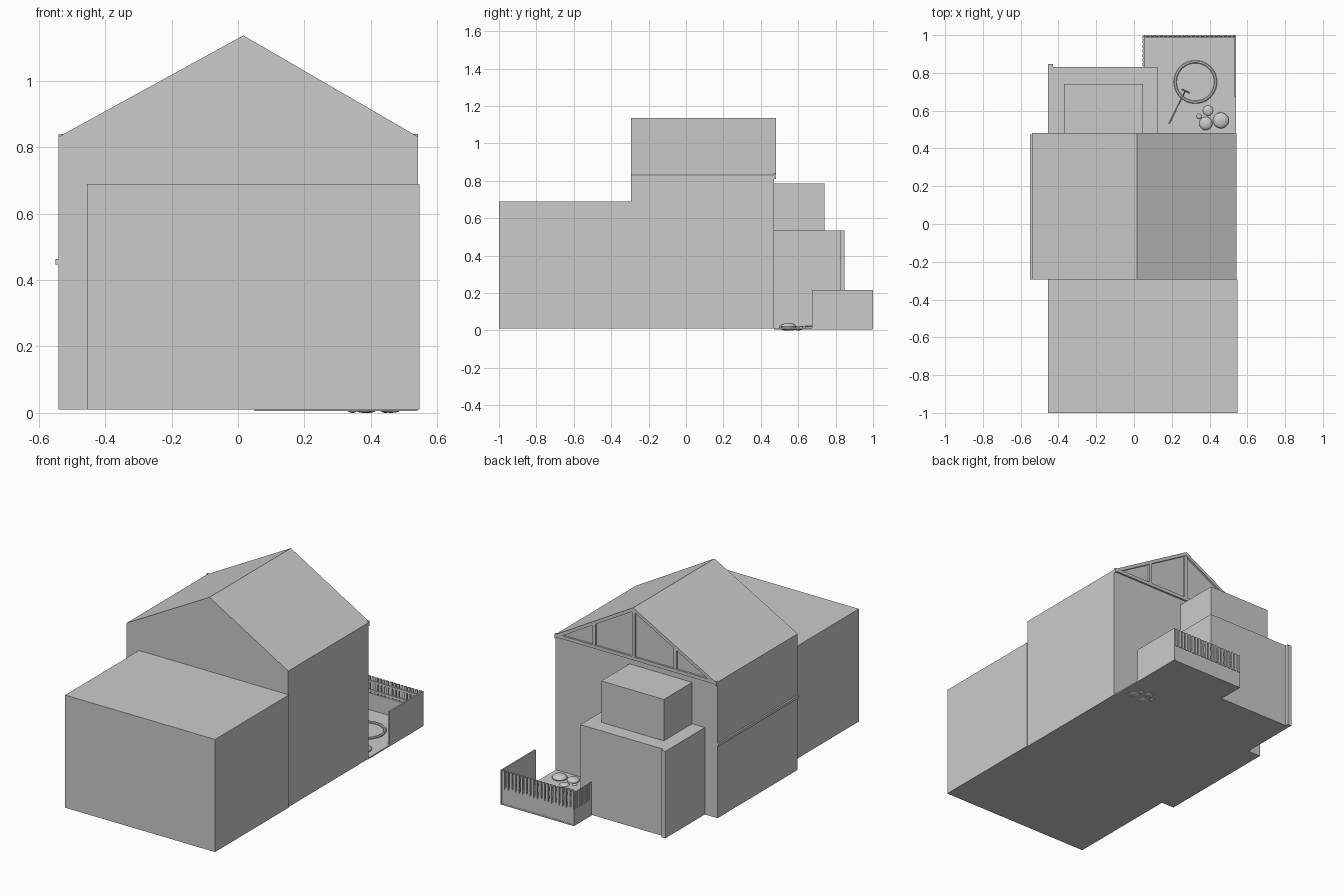
import bpy, bmesh, math
from mathutils import Vector

if "Cube" in bpy.data.objects:
    bpy.data.objects.remove(bpy.data.objects["Cube"])


def mesh_object(name, bm):
    bmesh.ops.recalc_face_normals(bm, faces=bm.faces)
    me = bpy.data.meshes.new(name)
    bm.to_mesh(me)
    bm.free()
    ob = bpy.data.objects.new(name, me)
    bpy.context.collection.objects.link(ob)
    return ob


def boxes(name, spans):
    """One object from boxes given as (x0, x1, y0, y1, z0, z1)."""
    bm = bmesh.new()
    for x0, x1, y0, y1, z0, z1 in spans:
        vs = bmesh.ops.create_cube(bm, size=1)["verts"]
        for v in vs:
            v.co = ((x0 + x1) / 2 + v.co.x * (x1 - x0),
                    (y0 + y1) / 2 + v.co.y * (y1 - y0),
                    (z0 + z1) / 2 + v.co.z * (z1 - z0))
    return mesh_object(name, bm)


def add_prism(bm, profile, y0, y1):
    """Extrude an xz profile along y."""
    f = bm.faces.new([bm.verts.new((x, y0, z)) for x, z in profile])
    new = bmesh.ops.extrude_face_region(bm, geom=[f])["geom"]
    for v in new:
        if isinstance(v, bmesh.types.BMVert):
            v.co.y = y1


def prism(name, profile, y0, y1):
    bm = bmesh.new()
    add_prism(bm, profile, y0, y1)
    return mesh_object(name, bm)


def smooth(ob):
    bpy.ops.object.select_all(action='DESELECT')
    ob.select_set(True)
    bpy.context.view_layer.objects.active = ob
    bpy.ops.object.shade_smooth_by_angle()


BASE = 0.01
LEFT, RIGHT, RIDGE = -0.54, 0.542, 0.016
EAVE, PEAK = 0.832, 1.137
WALL_BACK, ROOF_BACK = 0.47, 0.482

# Main gabled house and front extension
prism("main_house", [(LEFT, BASE), (RIGHT, BASE), (RIGHT, EAVE), (RIDGE, PEAK), (LEFT, EAVE)],
      -0.295, WALL_BACK)
boxes("front_extension", [(-0.455, 0.547, -1.0, -0.295, BASE, 0.69)])
boxes("side_wall_band", [(-0.55, LEFT, -0.295, 0.475, 0.447, 0.463)])

# Exposed timber frame on the back gable: rafters, tie beam and posts
bm = bmesh.new()
t = 0.022
for end in (LEFT, RIGHT):
    add_prism(bm, [(end, EAVE), (RIDGE, PEAK), (RIDGE, PEAK - t), (end, EAVE - t)],
              WALL_BACK, ROOF_BACK)
add_prism(bm, [(LEFT, EAVE - 0.012), (RIGHT, EAVE - 0.012), (RIGHT, EAVE + 0.008), (LEFT, EAVE + 0.008)],
          WALL_BACK, ROOF_BACK - 0.001)
for x, top in ((-0.262, 0.975), (RIDGE, PEAK - 0.012), (0.279, 0.975)):
    add_prism(bm, [(x - 0.01, EAVE), (x + 0.01, EAVE), (x + 0.01, top), (x - 0.01, top)],
              WALL_BACK, ROOF_BACK - 0.002)
mesh_object("gable_timber_frame", bm)

# Stepped rear extension
boxes("rear_extension", [(-0.455, 0.125, WALL_BACK, 0.83, BASE, 0.535)])
boxes("rear_upper_bay", [(-0.37, 0.048, WALL_BACK, 0.74, 0.535, 0.785)])
boxes("corner_pilaster", [(-0.456, -0.43, 0.83, 0.848, BASE, 0.535)])

# Patio with side wall and slatted fence
boxes("patio_floor", [(0.05, 0.54, WALL_BACK, 0.998, 0.006, 0.014)])
boxes("patio_side_wall", [(0.531, 0.54, 0.675, 1.0, BASE, 0.215)])
boxes("fence_base", [(0.05, 0.54, 0.988, 0.996, BASE, 0.115),
                     (0.05, 0.056, 0.83, 0.996, BASE, 0.205)])
n = 20
slats = []
for i in range(n):
    x = 0.06 + i * 0.46 / (n - 1)
    slats.append((x - 0.008, x + 0.008, 0.991, 1.0, 0.105, 0.215))
for i in range(7):
    y = 0.845 + i * 0.0235
    slats.append((0.046, 0.05, y - 0.008, y + 0.008, 0.105, 0.212))
boxes("fence_slats", slats)
boxes("fence_rails", [(0.05, 0.54, 0.985, 0.992, z, z + 0.014) for z in (0.125, 0.18)])

# Round rim on the patio, swept from a small rectangular profile
bm = bmesh.new()
cx, cy = 0.325, 0.752
prof = [(0.099, 0.012), (0.099, 0.02), (0.103, 0.024), (0.111, 0.024), (0.115, 0.02), (0.115, 0.012)]
N = 48
rings = [[bm.verts.new((cx + r * math.cos(2 * math.pi * i / N),
                        cy + r * math.sin(2 * math.pi * i / N), z)) for r, z in prof]
         for i in range(N)]
for i in range(N):
    a, b = rings[i], rings[(i + 1) % N]
    for k in range(len(prof)):
        m = (k + 1) % len(prof)
        bm.faces.new((a[k], b[k], b[m], a[m]))
smooth(mesh_object("round_rim", bm))

# Rake lying across the rim
def rod(name, pts, radius):
    cu = bpy.data.curves.new(name, 'CURVE')
    cu.dimensions = '3D'
    cu.bevel_depth = radius
    cu.bevel_resolution = 1
    cu.use_fill_caps = True
    sp = cu.splines.new('POLY')
    sp.points.add(len(pts) - 1)
    for p, c in zip(sp.points, pts):
        p.co = (*c, 1)
    ob = bpy.data.objects.new(name, cu)
    bpy.context.collection.objects.link(ob)


rod("rake_handle", [(0.185, 0.53, 0.016), (0.272, 0.705, 0.027)], 0.0025)
rod("rake_head", [(0.252, 0.713, 0.027), (0.295, 0.694, 0.027)], 0.003)

# Rounded stones in the corner
for i, (x, y, r, h) in enumerate([(0.46, 0.548, 0.042, 0.02), (0.38, 0.532, 0.035, 0.018),
                                  (0.392, 0.6, 0.028, 0.012), (0.445, 0.597, 0.015, 0.008),
                                  (0.345, 0.57, 0.015, 0.01)]):
    bm = bmesh.new()
    bmesh.ops.create_uvsphere(bm, u_segments=20, v_segments=12, radius=1)
    bmesh.ops.scale(bm, vec=(r, r, h), verts=bm.verts)
    bmesh.ops.translate(bm, vec=(x, y, h), verts=bm.verts)
    smooth(mesh_object("stone_%d" % (i + 1), bm))
